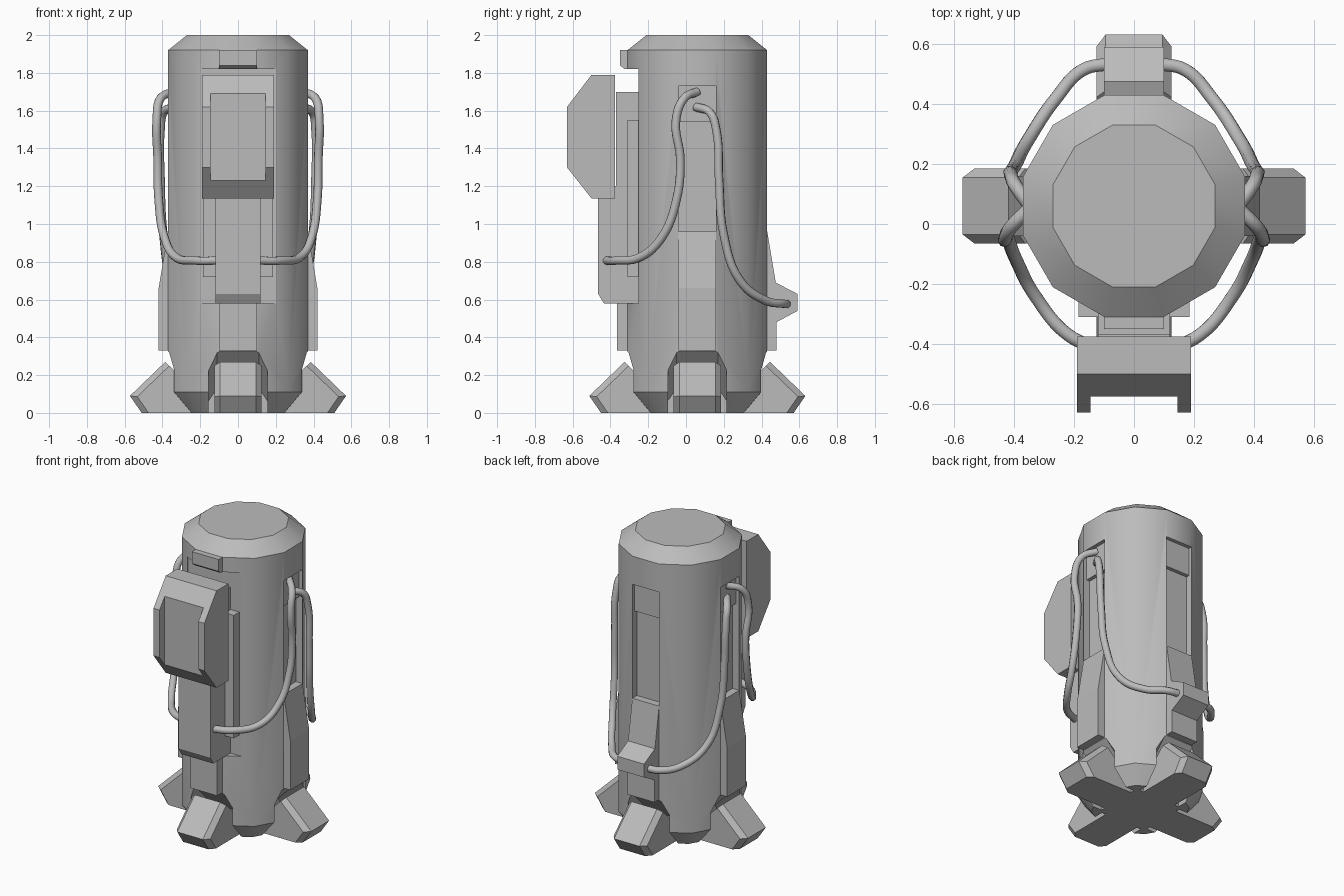
import bpy, bmesh, math
from mathutils import Matrix, Vector

cube = bpy.data.objects.get("Cube")
if cube:
    bpy.data.objects.remove(cube, do_unlink=True)

CY = 0.06                      # body axis sits slightly behind the centre
FRONT, LEFT, BACK, RIGHT = -90, 0, 90, 180
SIDES = {"front": FRONT, "left": LEFT, "back": BACK, "right": RIGHT}

grey = bpy.data.materials.new("plain_grey")
grey.use_nodes = True
grey.diffuse_color = (0.5, 0.5, 0.5, 1)
grey.node_tree.nodes["Principled BSDF"].inputs["Base Color"].default_value = (0.5, 0.5, 0.5, 1)


def finish(name, bm, angle=None):
    """Turn a bmesh into an object, optionally turned to face a side of the body."""
    bmesh.ops.recalc_face_normals(bm, faces=bm.faces)
    if angle is not None:
        turn = Matrix.Translation((0, CY, 0)) @ Matrix.Rotation(math.radians(angle), 4, 'Z')
        bm.transform(turn)
    mesh = bpy.data.meshes.new(name)
    bm.to_mesh(mesh)
    bm.free()
    ob = bpy.data.objects.new(name, mesh)
    mesh.materials.append(grey)
    bpy.context.collection.objects.link(ob)
    return ob


def slab(name, profile, half, angle, bevel=0, outer=()):
    """Extrude a (radius, height) profile sideways; bevel the rim edges between outer points."""
    bm = bmesh.new()
    a = [bm.verts.new((r, -half, z)) for r, z in profile]
    b = [bm.verts.new((r, half, z)) for r, z in profile]
    n = len(profile)
    bm.faces.new(a)
    bm.faces.new(b[::-1])
    for i in range(n):
        bm.faces.new((a[i], b[i], b[(i + 1) % n], a[(i + 1) % n]))
    if bevel:
        edges = [bm.edges.get((s[i], s[i + 1])) for s in (a, b) for i in outer]
        bmesh.ops.bevel(bm, geom=edges, offset=bevel, segments=1, affect='EDGES')
    return finish(name, bm, angle)


def box(name, r0, r1, z0, z1, half, angle):
    return slab(name, [(r0, z0), (r1, z0), (r1, z1), (r0, z1)], half, angle)


def cut(ob, cutter):
    mod = ob.modifiers.new("cut", 'BOOLEAN')
    mod.operation = 'DIFFERENCE'
    mod.solver = 'EXACT'
    mod.object = cutter
    bpy.context.view_layer.objects.active = ob
    with bpy.context.temp_override(object=ob, active_object=ob):
        bpy.ops.object.modifier_apply(modifier=mod.name)
    bpy.data.objects.remove(cutter, do_unlink=True)


def smooth(ob):
    bpy.ops.object.select_all(action='DESELECT')
    ob.select_set(True)
    bpy.context.view_layer.objects.active = ob
    bpy.ops.object.shade_smooth_by_angle(angle=math.radians(35))


# Twelve-sided body, flats facing the four sides
bm = bmesh.new()
rings = []
for apothem, z in ((0.29, 0), (0.37, 0.11), (0.37, 1.92), (0.27, 2.0)):
    rad = apothem / math.cos(math.pi / 12)
    angles = [math.pi / 12 + i * math.pi / 6 for i in range(12)]
    rings.append([bm.verts.new((rad * math.cos(t), rad * math.sin(t), z)) for t in angles])
for low, high in zip(rings, rings[1:]):
    for i in range(12):
        j = (i + 1) % 12
        bm.faces.new((low[i], low[j], high[j], high[i]))
bm.faces.new(rings[0])
bm.faces.new(rings[-1])
body = finish("body", bm, 0)

# Foot bays with sloped roofs, and long slots on three sides
for side, ang in SIDES.items():
    bay = [(0.18, -0.1), (0.7, -0.1), (0.7, 0.33), (0.375, 0.33), (0.18, 0.13)]
    cut(body, slab("bay_cutter", bay, 0.155, ang, 0.045, (2, 3)))
    if side != "front":
        cut(body, box("slot_cutter", 0.32, 0.6, 0.7, 1.73, 0.1, ang))
cut(body, box("front_cutter", 0.31, 0.6, 0.58, 1.82, 0.2, FRONT))
smooth(body)

# Feet, lower housings and slot panels around the body
foot = [(0.1, 0), (0.51, 0), (0.572, 0.09), (0.385, 0.27), (0.2, 0.09)]
housing = [(0.3, 0.33), (0.42, 0.33), (0.42, 0.66), (0.37, 0.96), (0.3, 0.96)]
for side, ang in SIDES.items():
    slab(side + "_foot", foot, 0.125, ang, 0.03, (1, 2))
    if side == "front":
        box("front_lower_housing", 0.3, 0.425, 0.33, 0.6, 0.1, ang)
    else:
        slab(side + "_lower_housing", housing, 0.1, ang)
        box(side + "_slot_panel", 0.3, 0.345, 1.54, 1.73, 0.1, ang)

# Rear cable connector
connector = [(0.4, 0.47), (0.53, 0.54), (0.53, 0.63), (0.415, 0.69), (0.4, 0.69)]
slab("rear_connector", connector, 0.1, BACK)

# Front spine: upper tab, backing plate and arm
tab = [(0.3, 1.82), (0.385, 1.82), (0.41, 1.84), (0.41, 1.92), (0.3, 1.92)]
slab("front_upper_tab", tab, 0.1, FRONT)
box("front_backing_plate", 0.3, 0.37, 0.72, 1.55, 0.185, FRONT)
arm = [(0.3, 0.58), (0.495, 0.58), (0.525, 0.63), (0.525, 1.2),
       (0.43, 1.2), (0.43, 1.7), (0.3, 1.7)]
slab("front_arm", arm, 0.12, FRONT)

# Front pod with a channel down its face
pod_profile = [(0.435, 1.135), (0.56, 1.135), (0.69, 1.30),
               (0.69, 1.62), (0.56, 1.79), (0.435, 1.79)]
pod = slab("front_pod", pod_profile, 0.19, FRONT)
cut(pod, box("channel_cutter", 0.635, 0.8, 1.0, 1.9, 0.145, FRONT))


# Cables, mirrored left and right
def cable(name, points, sign):
    curve = bpy.data.curves.new(name, 'CURVE')
    curve.dimensions = '3D'
    curve.bevel_depth = 0.023
    curve.bevel_resolution = 2
    curve.resolution_u = 6
    curve.use_fill_caps = True
    spline = curve.splines.new('BEZIER')
    spline.bezier_points.add(len(points) - 1)
    for bp, (x, y, z) in zip(spline.bezier_points, points):
        bp.co = Vector((sign * x, y, z))
        bp.handle_left_type = bp.handle_right_type = 'AUTO'
    curve.materials.append(grey)
    ob = bpy.data.objects.new(name, curve)
    bpy.context.collection.objects.link(ob)


front_path = [(0.34, 0.06, 1.70), (0.41, -0.01, 1.665), (0.43, -0.053, 1.55),
              (0.425, -0.03, 1.34), (0.42, -0.05, 1.13), (0.39, -0.127, 0.93),
              (0.33, -0.24, 0.825), (0.22, -0.37, 0.806), (0.11, -0.42, 0.806)]
rear_path = [(0.34, 0.05, 1.62), (0.395, 0.127, 1.59), (0.41, 0.16, 1.5),
             (0.41, 0.175, 1.24), (0.395, 0.2, 0.944), (0.35, 0.286, 0.70),
             (0.26, 0.42, 0.595), (0.17, 0.515, 0.578), (0.08, 0.535, 0.577)]
for label, sign in (("left", 1), ("right", -1)):
    cable(label + "_front_cable", front_path, sign)
    cable(label + "_rear_cable", rear_path, sign)
